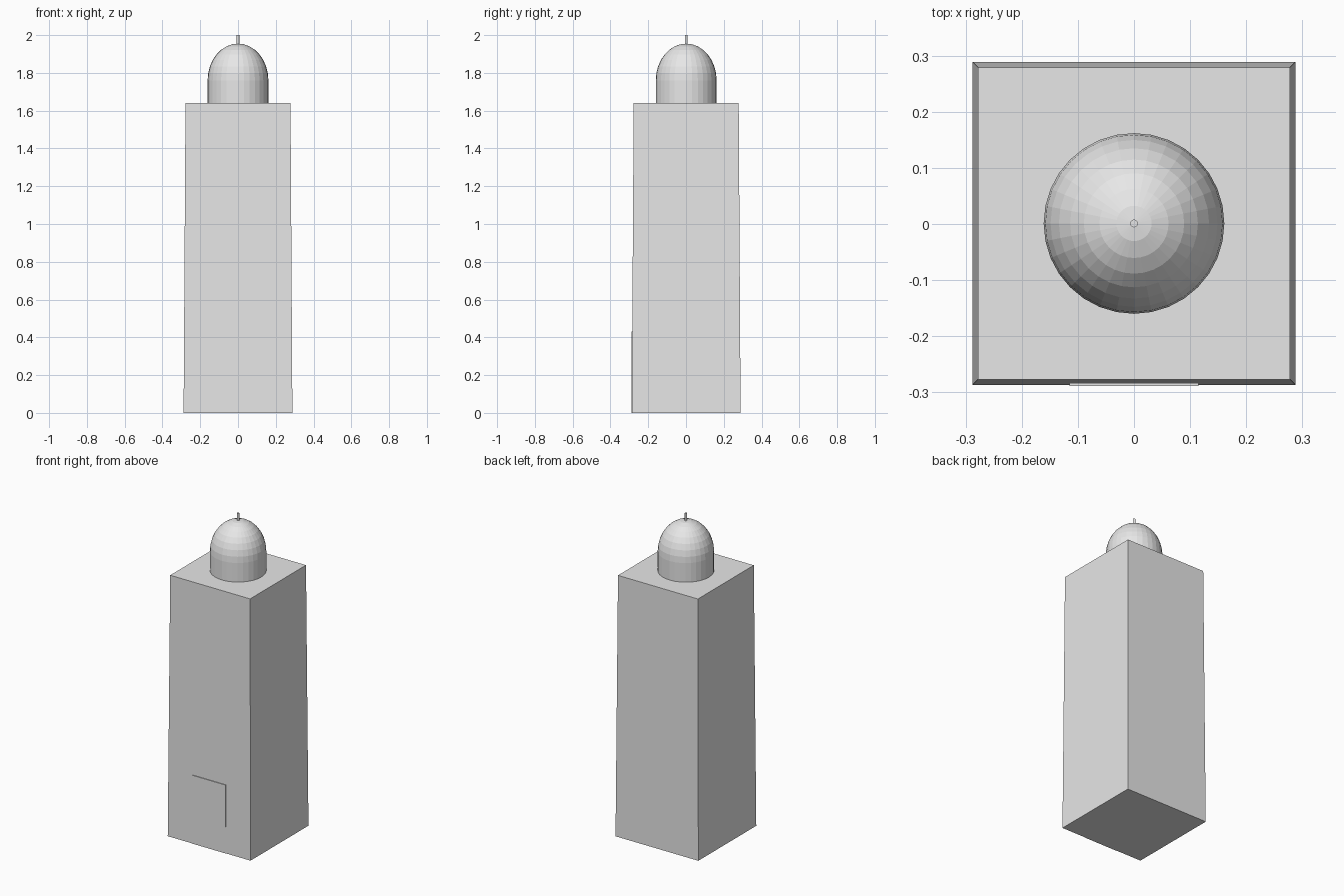
import bpy, bmesh
from math import cos, sin, pi
from mathutils import Matrix, Vector

cube = bpy.data.objects.get("Cube")
if cube:
    bpy.data.objects.remove(cube, do_unlink=True)

CENTRE_Y = 0.001
ROOF = 1.64

stone = bpy.data.materials.new("pale_grey")
stone.use_nodes = True
stone.diffuse_color = (0.8, 0.8, 0.8, 1)
stone.node_tree.nodes["Principled BSDF"].inputs["Base Color"].default_value = (0.8, 0.8, 0.8, 1)


def finish(name, bm):
    bmesh.ops.recalc_face_normals(bm, faces=bm.faces[:])
    mesh = bpy.data.meshes.new(name)
    bm.to_mesh(mesh)
    bm.free()
    mesh.materials.append(stone)
    obj = bpy.data.objects.new(name, mesh)
    bpy.context.collection.objects.link(obj)
    return obj


def box(name, low, high, taper=1.0):
    """Box between two corners, with its top scaled about its centre."""
    low, high = Vector(low), Vector(high)
    bm = bmesh.new()
    bmesh.ops.create_cube(bm, size=1)
    for v in bm.verts:
        k = taper if v.co.z > 0 else 1
        v.co = (low + high) / 2 + Vector((v.co.x * k, v.co.y * k, v.co.z)) * (high - low)
    return finish(name, bm)


def turned(name, profile, sides):
    """Solid of revolution from (radius, height) points."""
    bm = bmesh.new()
    verts = [bm.verts.new((r, 0, z)) for r, z in profile]
    edges = [bm.edges.new(pair) for pair in zip(verts, verts[1:])]
    bmesh.ops.spin(bm, geom=verts + edges, cent=(0, 0, 0), axis=(0, 0, 1),
                   angle=2 * pi, steps=sides, use_duplicate=False)
    bmesh.ops.remove_doubles(bm, verts=bm.verts[:], dist=0.0001)
    bmesh.ops.translate(bm, verts=bm.verts[:], vec=(0, CENTRE_Y, 0))
    return finish(name, bm)


# Tapered square shaft
HALF = 0.288
shaft = box("tower_shaft", (-HALF, -HALF, 0), (HALF, HALF, ROOF), taper=0.965)
shaft.data.transform(Matrix.Translation((0, CENTRE_Y, 0)))

# Thin upright door, slightly proud of the sloping front wall
box("front_door", (-0.115, -0.289, 0), (0.115, -0.281, 0.43))

# Drum and domed cap
RADIUS, SPRING, RISE, RINGS = 0.161, 1.76, 0.195, 8
arc = [(RADIUS * cos(i * pi / 2 / RINGS), SPRING + RISE * sin(i * pi / 2 / RINGS))
       for i in range(RINGS + 1)]
turned("drum_and_dome", [(0, ROOF), (RADIUS, ROOF)] + arc, 32)

# Finial rod
turned("finial", [(0, 1.94), (0.007, 1.94), (0.007, 2), (0, 2)], 12)
